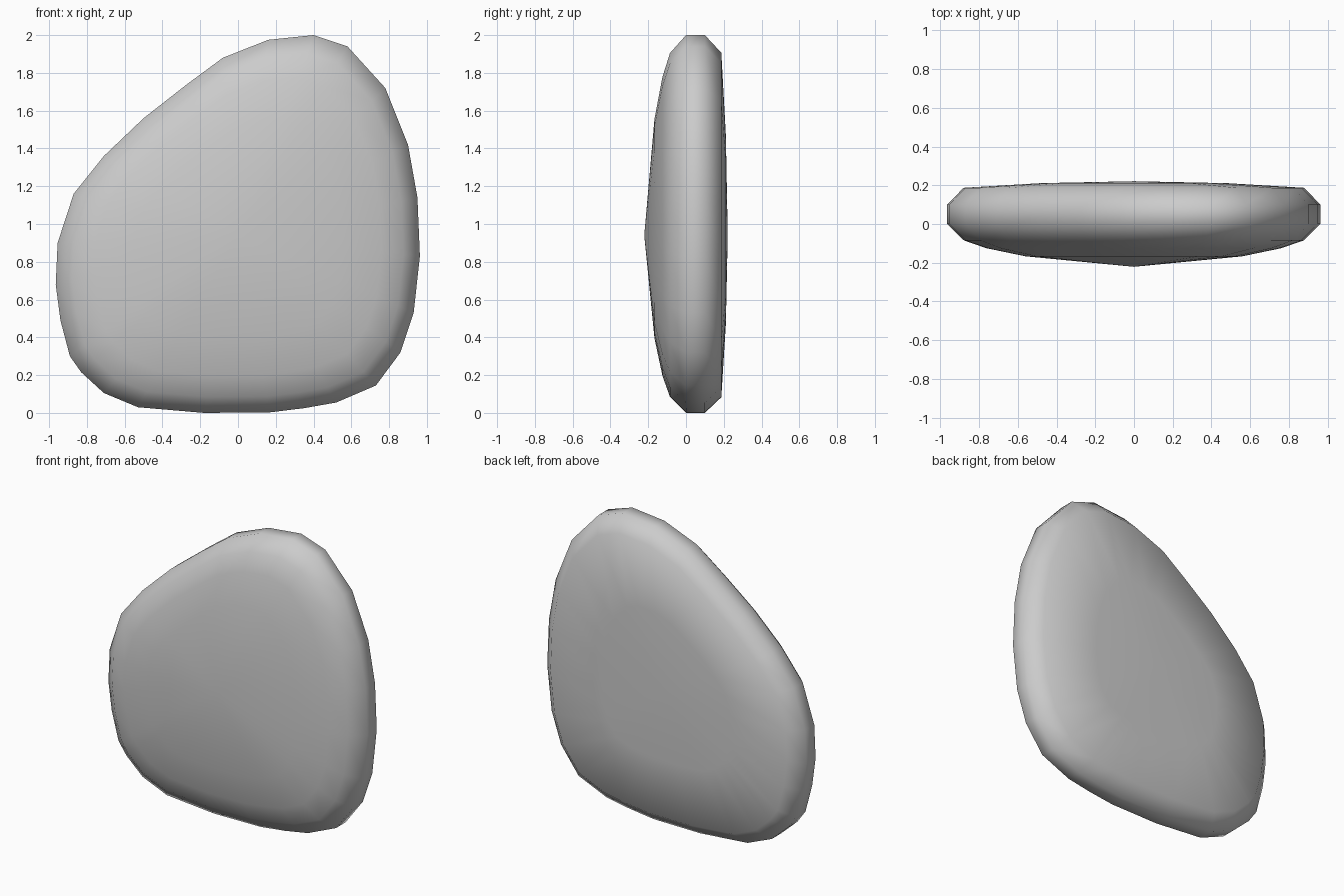
import bpy, bmesh

if "Cube" in bpy.data.objects:
    bpy.data.objects.remove(bpy.data.objects["Cube"])

# Front outline of the flat stone (x, z)
outline = [(0.40, 2.0), (0.58, 1.94), (0.78, 1.72), (0.90, 1.42), (0.95, 1.14),
           (0.963, 0.83), (0.93, 0.53), (0.86, 0.32), (0.73, 0.145), (0.52, 0.055),
           (0.35, 0.025), (0.17, 0.003), (-0.18, 0.0), (-0.53, 0.03), (-0.71, 0.105),
           (-0.83, 0.215), (-0.89, 0.30), (-0.94, 0.49), (-0.965, 0.68), (-0.955, 0.90),
           (-0.87, 1.16), (-0.71, 1.36), (-0.50, 1.56), (-0.27, 1.74), (-0.08, 1.88),
           (0.16, 1.975)]

# Thickness profile, front to back: (y, scale about the centre)
profile = [(-0.167, 0.58), (-0.125, 0.79), (-0.085, 0.91), (0.0, 1.0),
           (0.10, 1.0), (0.187, 0.912), (0.211, 0.50)]
CZ = 0.94

# Stone body: stacked rings closed by a shallow point on each face
bm = bmesh.new()
rings = [[bm.verts.new((x * s, y, CZ + (z - CZ) * s)) for x, z in outline]
         for y, s in profile]
front_tip = bm.verts.new((0, -0.221, CZ))
back_tip = bm.verts.new((0, 0.221, CZ))
n = len(outline)
for i in range(n):
    j = (i + 1) % n
    for a, b in zip(rings, rings[1:]):
        bm.faces.new((a[i], a[j], b[j], b[i]))
    bm.faces.new((front_tip, rings[0][j], rings[0][i]))
    bm.faces.new((back_tip, rings[-1][i], rings[-1][j]))
bmesh.ops.recalc_face_normals(bm, faces=bm.faces)
for f in bm.faces:
    f.smooth = True

mesh = bpy.data.meshes.new("flat_stone")
bm.to_mesh(mesh)
bm.free()
bpy.context.collection.objects.link(bpy.data.objects.new("flat_stone", mesh))
